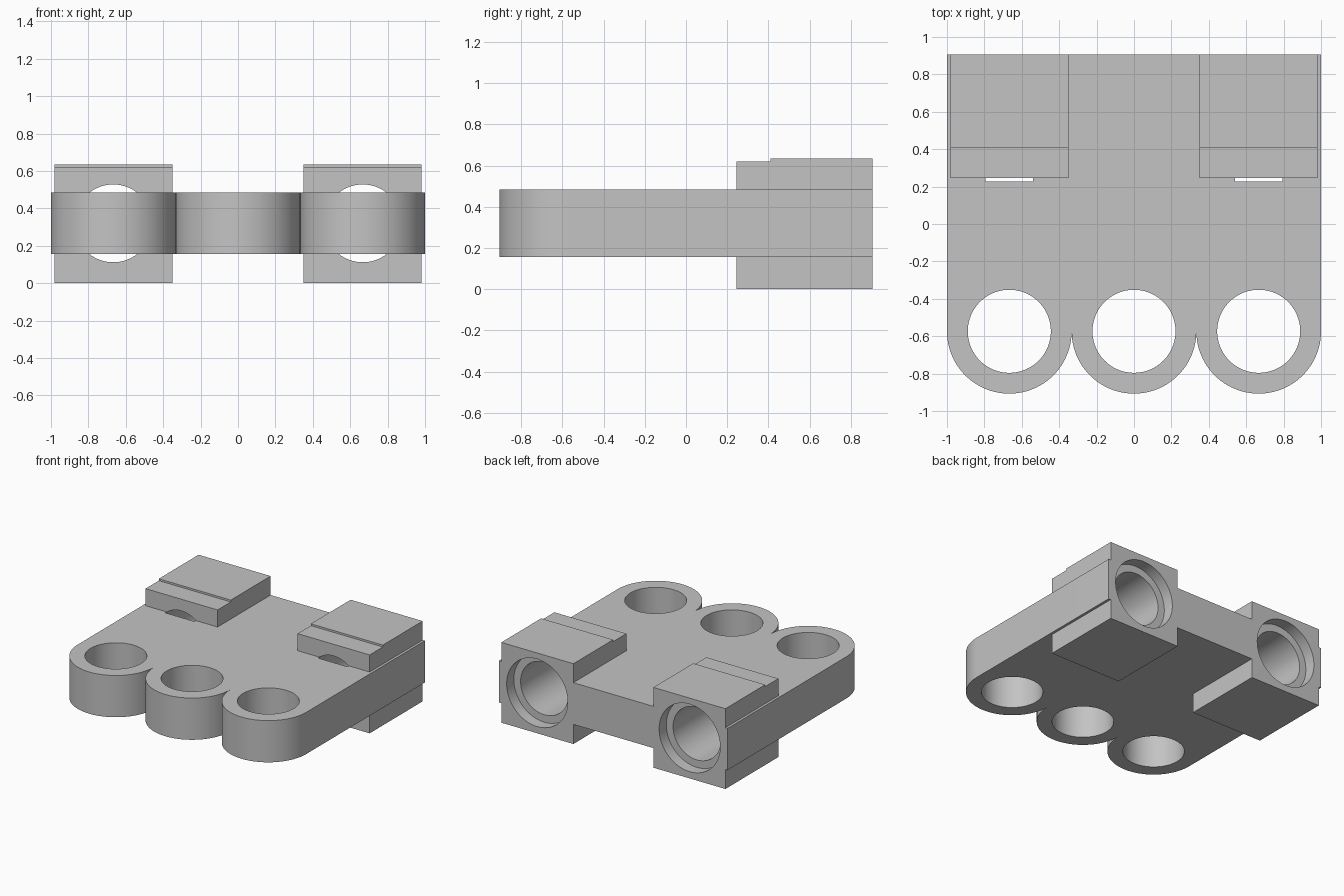
import bpy, bmesh, math

if "Cube" in bpy.data.objects:
    bpy.data.objects.remove(bpy.data.objects["Cube"])

GREY = (0.55, 0.55, 0.55, 1)
mat = bpy.data.materials.new("plain grey")
mat.use_nodes = True
mat.diffuse_color = GREY
mat.node_tree.nodes["Principled BSDF"].inputs["Base Color"].default_value = GREY

BACK = 0.907
LOBE_R = 1 / 3
LOBE_Y = -BACK + LOBE_R
LOBE_X = (-2 * LOBE_R, 0, 2 * LOBE_R)
BORE_Z = 0.32


def extrude(name, outline, offset):
    """Solid made by sweeping a closed 3D outline along an offset."""
    bm = bmesh.new()
    face = bm.faces.new([bm.verts.new(p) for p in outline])
    top = bmesh.ops.extrude_face_region(bm, geom=[face])["geom"]
    verts = [v for v in top if isinstance(v, bmesh.types.BMVert)]
    bmesh.ops.translate(bm, vec=offset, verts=verts)
    bmesh.ops.recalc_face_normals(bm, faces=bm.faces)
    mesh = bpy.data.meshes.new(name)
    bm.to_mesh(mesh)
    bm.free()
    mesh.materials.append(mat)
    obj = bpy.data.objects.new(name, mesh)
    bpy.context.collection.objects.link(obj)
    return obj


def circle(radius, steps=96):
    angles = [2 * math.pi * i / steps for i in range(steps)]
    return [(radius * math.cos(a), radius * math.sin(a)) for a in angles]


def combine(target, tool, operation):
    mod = target.modifiers.new(operation, "BOOLEAN")
    mod.operation, mod.solver, mod.object = operation, "EXACT", tool
    bpy.context.view_layer.objects.active = target
    bpy.ops.object.modifier_apply(modifier=mod.name)
    bpy.data.objects.remove(tool)


# Plate with three rounded lobes along its front edge
outline = [(1, BACK), (-1, BACK)]
for n, x in enumerate(LOBE_X):
    for i in range(0 if n == 0 else 1, 49):
        a = math.pi * (1 + i / 48)
        outline.append((x + LOBE_R * math.cos(a), LOBE_Y + LOBE_R * math.sin(a)))
body = extrude("hinge_plate", [(x, y, 0.155) for x, y in outline], (0, 0, 0.33))

# Vertical holes in the lobes
for x in LOBE_X:
    hole = extrude("hole_cutter", [(x + u, LOBE_Y + v, 0) for u, v in circle(0.222)], (0, 0, 1))
    combine(body, hole, "DIFFERENCE")

# Stepped socket blocks at the back corners, each with a stepped bore
profile = [(0.245, 0), (BACK, 0), (BACK, 0.635), (0.41, 0.635), (0.41, 0.62), (0.245, 0.62)]
for side in (-1, 1):
    block = extrude("socket_block", [(side * 0.665 - 0.315, y, z) for y, z in profile], (0.63, 0, 0))
    combine(body, block, "UNION")
    for radius, start in ((0.208, 0.227), (0.267, BACK - 0.09)):
        ring = [(side * 0.667 + u, start, BORE_Z + v) for u, v in circle(radius)]
        combine(body, extrude("bore_cutter", ring, (0, 1, 0)), "DIFFERENCE")

# Smooth curves, crisp edges
bpy.ops.object.select_all(action="DESELECT")
body.select_set(True)
bpy.context.view_layer.objects.active = body
bpy.ops.object.shade_smooth_by_angle(angle=math.radians(30))
